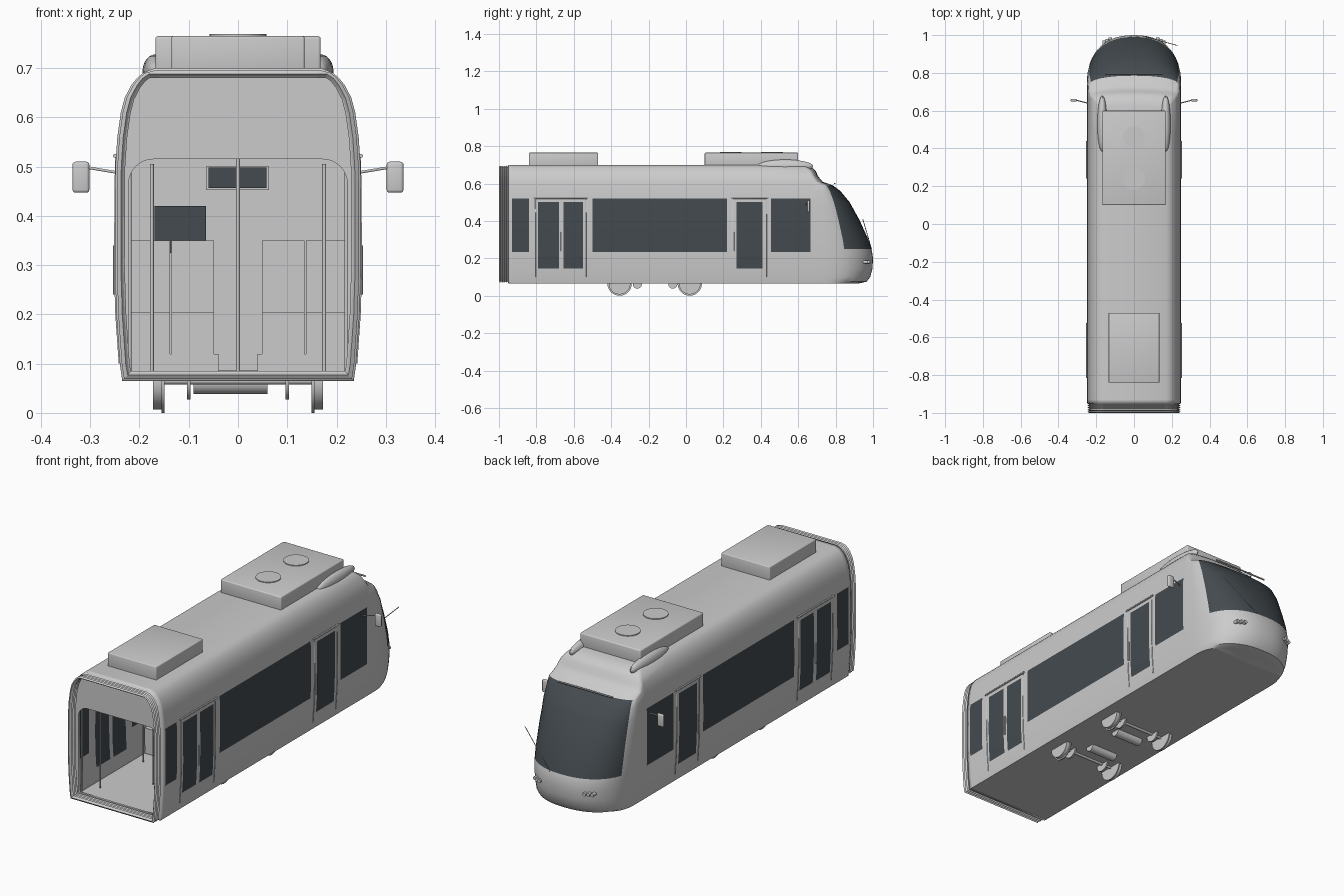
import bpy, bmesh, math
from mathutils import Vector

if "Cube" in bpy.data.objects:
    bpy.data.objects.remove(bpy.data.objects["Cube"])


def material(name, rgb):
    m = bpy.data.materials.new(name)
    m.use_nodes = True
    m.diffuse_color = (*rgb, 1)
    m.node_tree.nodes["Principled BSDF"].inputs["Base Color"].default_value = (*rgb, 1)
    return m


GREY = material("light grey", (0.6, 0.6, 0.6))
GLASS = material("dark glass", (0.057, 0.069, 0.078))


def interp(table, z):
    for (a, va), (b, vb) in zip(table, table[1:]):
        if z <= b:
            return va + (vb - va) * max(0, z - a) / (b - a)
    return table[-1][1]


# Height profiles: half width, nose tip, and where the nose starts to curve
WIDTH = [(.065, .235), (.1, .24), (.2, .247), (.3, .25), (.5, .249), (.56, .245),
         (.61, .238), (.64, .23), (.665, .217), (.68, .205), (.69, .193), (.7, .17)]
TIP = [(.065, .92), (.075, .965), (.1, .985), (.145, .997), (.2, 1), (.235, .995),
       (.25, .99), (.3, .975), (.4, .93), (.5, .875), (.56, .825), (.59, .785),
       (.61, .73), (.64, .705), (.665, .695), (.68, .68), (.69, .66), (.7, .63)]
START = [(.25, .75), (.59, .73), (.61, .69), (.665, .66), (.69, .63), (.7, .59)]
LEVELS = sorted({z for z, _ in TIP} | {.52})
WINDOWS = [(-.93, -.84, .235), (-.79, -.68, .145), (-.655, -.55, .145),
           (-.5, .22, .235), (.27, .41, .145), (.455, .665, .235)]
COLUMNS = [-.95] + [y for w in WINDOWS for y in w[:2]]
ANGLES = [0, .18, .356] + [.356 + (math.pi / 2 - .356) * i / 10 for i in range(1, 11)]


def link(name, bm, mats, smooth=True):
    me = bpy.data.meshes.new(name)
    bm.to_mesh(me)
    bm.free()
    ob = bpy.data.objects.new(name, me)
    bpy.context.collection.objects.link(ob)
    for m in mats:
        me.materials.append(m)
    if smooth:
        select(ob)
        bpy.ops.object.shade_smooth_by_angle(angle=math.radians(32))
    return ob


def select(ob):
    bpy.ops.object.select_all(action="DESELECT")
    ob.select_set(True)
    bpy.context.view_layer.objects.active = ob


def box(name, x, y, z, mat=GREY, bevel=0):
    bm = bmesh.new()
    bmesh.ops.create_cube(bm, size=1)
    for v in bm.verts:
        v.co = [lo + (hi - lo) * (c + .5) for c, (lo, hi) in zip(v.co, (x, y, z))]
    if bevel:
        bmesh.ops.bevel(bm, geom=bm.edges[:], offset=bevel, segments=3, affect="EDGES", profile=.5)
    return link(name, bm, [mat], bool(bevel))


def cylinder(name, centre, radius, depth, axis="Z", top=None, mat=GREY):
    bm = bmesh.new()
    bmesh.ops.create_cone(bm, cap_ends=True, segments=28, radius1=radius,
                          radius2=radius if top is None else top, depth=depth)
    ob = link(name, bm, [mat])
    ob.location = centre
    if axis == "X":
        ob.rotation_euler.y = math.pi / 2
    if axis == "Y":
        ob.rotation_euler.x = -math.pi / 2
    return ob


def curve(name, loops, cyclic, mat=GREY, **settings):
    cu = bpy.data.curves.new(name, "CURVE")
    for k, v in settings.items():
        setattr(cu, k, v)
    for pts in loops:
        sp = cu.splines.new("POLY")
        sp.points.add(len(pts) - 1)
        for p, co in zip(sp.points, pts):
            p.co = (*co, 1)
        sp.use_cyclic_u = cyclic
    ob = bpy.data.objects.new(name, cu)
    bpy.context.collection.objects.link(ob)
    cu.materials.append(mat)
    select(ob)
    bpy.ops.object.convert(target="MESH")
    return bpy.context.object


def tube(name, pts, r, mat=GREY):
    return curve(name, [pts], False, mat, dimensions="3D", bevel_depth=r,
                 bevel_resolution=1, use_fill_caps=True)


def plate(name, loops, y, thickness):
    ob = curve(name, [[(a, b, 0) for a, b in l] for l in loops], True,
               dimensions="2D", fill_mode="BOTH", extrude=thickness / 2)
    ob.rotation_euler.x = math.pi / 2
    ob.location.y = y
    return ob


def section(inset):
    side = [(interp(WIDTH, z) - inset, min(max(z, .065 + inset), .7 - inset)) for z in LEVELS]
    return side + [(-a, b) for a, b in reversed(side)]


# Body shell: stacked plan outlines, closed by floor and roof strips
def outline(z):
    w, tip, start = (interp(t, z) for t in (WIDTH, TIP, START))
    half = [(w, min(c, start)) for c in COLUMNS]
    half += [(w * max(0, math.cos(a)) ** .87, start + (tip - start) * math.sin(a) ** .87) for a in ANGLES]
    return [(x, y, z) for x, y in half] + [(-x, y, z) for x, y in reversed(half[:-1])]


bm = bmesh.new()
rings = [[bm.verts.new(p) for p in outline(z)] for z in LEVELS]
n = len(rings[0])
first_glass = len(COLUMNS) + 2
for lo, hi in zip(rings, rings[1:]):
    for j in range(n - 1):
        f = bm.faces.new((lo[j], lo[j + 1], hi[j + 1], hi[j]))
        c = f.calc_center_median()
        if first_glass <= j < n - 1 - first_glass:
            f.material_index = int(.25 < c.z < .59)
        elif j < len(COLUMNS) or j > n - 2 - len(COLUMNS):
            top = lambda sill: .5 if sill < .2 else .52
            f.material_index = int(any(a < c.y < b and s < c.z < top(s) for a, b, s in WINDOWS))
for ring in (rings[0], rings[-1]):
    for j in range(n // 2 - 1):
        bm.faces.new((ring[j], ring[j + 1], ring[n - 2 - j], ring[n - 1 - j]))
    bm.faces.new((ring[n // 2 - 1], ring[n // 2], ring[n // 2 + 1]))
bmesh.ops.remove_doubles(bm, verts=bm.verts[:], dist=1e-5)
bmesh.ops.recalc_face_normals(bm, faces=bm.faces[:])
shell = link("body_shell", bm, [GREY, GLASS])
mod = shell.modifiers.new("thickness", "SOLIDIFY")
mod.thickness, mod.offset = .012, -1

# Folded gangway bellows
bm = bmesh.new()
rows = [[bm.verts.new((x, -.945 - .055 * i / 10, z)) for x, z in section(.004 if i % 2 else .012)]
        for i in range(11)]
for a, b in zip(rows, rows[1:]):
    for j in range(len(a)):
        k = (j + 1) % len(a)
        bm.faces.new((a[j], a[k], b[k], b[j]))
bmesh.ops.recalc_face_normals(bm, faces=bm.faces[:])
bellows = link("gangway_bellows", bm, [GREY], False)
bellows.modifiers.new("thickness", "SOLIDIFY").thickness = .008

# Gangway wall with a round-cornered opening, and the cab bulkhead
r, hw, head = .05, .222, .515
arc = [(hw - r + r * math.cos(a), head - r + r * math.sin(a)) for a in [math.pi / 2 * i / 8 for i in range(9)]]
opening = [(hw, .082)] + arc + [(-x, z) for x, z in reversed(arc)] + [(-hw, .082)]
plate("gangway_wall", [section(.011), opening], -.94, .012)
plate("cab_bulkhead", [section(.011)], .6, .01)
box("bulkhead_window", (-.17, -.065), (.586, .594), (.35, .42), GLASS)
box("display_frame", (-.065, .063), (.585, .594), (.453, .5))
box("display_screen", (-.06, .058), (.58, .585), (.457, .498), GLASS)
tube("bulkhead_handle", [(-.138, .585, .325), (-.138, .585, .35)], .002)

# Roof equipment
box("rear_roof_unit", (-.135, .135), (-.84, -.47), (.69, .765), bevel=.004)
box("front_roof_unit", (-.168, .168), (.1, .6), (.69, .765), bevel=.006)
for y in (.24, .46):
    cylinder("roof_fan", (0, y, .766), .058, .006)

# Wheels, axles, brake discs and motors
for y, motor in ((-.355, -.26), (.02, -.07)):
    tube("axle", [(-.16, y, .065), (.16, y, .065)], .008)
    cylinder("motor", (-.015, motor, .062), .024, .15, "X")
    for s in (-1, 1):
        cylinder("wheel_tread", (s * .163, y, .065), .058, .02, "X")
        cylinder("wheel_flange", (s * .152, y, .065), .065, .006, "X")
        cylinder("brake_disc", (s * .1, y, .065), .038, .008, "X")
        box("wheel_housing", (s * .175 - .02, s * .175 + .02), (y - .06, y + .06), (.08, .155))

for s in (-1, 1):
    # Roof fairing beside the front unit
    bm = bmesh.new()
    bmesh.ops.create_uvsphere(bm, u_segments=24, v_segments=12, radius=1)
    for v in bm.verts:
        v.co = Vector((s * .168 + v.co.x * .026, .53 + v.co.y * .15, .692 + v.co.z * .036))
    link("roof_fairing", bm, [GREY])

    # Mirror on its arm
    tube("mirror_arm", [(s * .245, .64, .488), (s * .305, .655, .498)], .003)
    box("mirror", (s * .319 - .017, s * .319 + .017), (.648, .662), (.447, .51), bevel=.006)

    # Headlamp cluster
    for x, y in ((.125, .972), (.142, .965), (.159, .956)):
        cylinder("headlamp", (s * x, y, .18), .009, .03, "Y")

    # Door surrounds and centre handles
    for a, b in ((-.805, -.535), (.25, .43)):
        side = [(s * interp(WIDTH, z), z) for z in (.1, .2, .3, .52)]
        path = [(x, a, z) for x, z in side] + [(x, b, z) for x, z in reversed(side)]
        tube("door_surround", path, .0025)
        tube("door_rain_strip", [(s * .25, a - .01, .522), (s * .25, b + .01, .522)], .004)
    for y in (-.668, .26):
        tube("door_handle", [(s * .251, y, .24), (s * .251, y, .34)], .003)

    # Interior seats and poles
    for y in (-.42, -.1, .1):
        box("seat_plinth", (s * .13 - .09, s * .13 + .09), (y, y + .14), (.078, .12))
        for x in (.092, .181):
            box("seat_cushion", (s * x - .043, s * x + .043), (y, y + .12), (.12, .205))
            box("seat_back", (s * x - .043, s * x + .043), (y + .12, y + .14), (.2, .35))
    for y in (-.84, -.5):
        tube("side_pole", [(s * .175, y, .078), (s * .175, y, .505)], .004)
    tube("gangway_rail", [(s * .22, -.92, .08), (s * .22, -.92, .51)], .004)
for y in (-.67, .34):
    tube("centre_pole", [(0, y, .078), (0, y, .688)], .004)

# Windscreen wiper and sun visor bar
tube("wiper_arm", [(.06, .992, .25), (.23, .945, .41)], .002)
tube("windscreen_bar", [(-.15, .795, .6), (.15, .795, .6)], .004)
